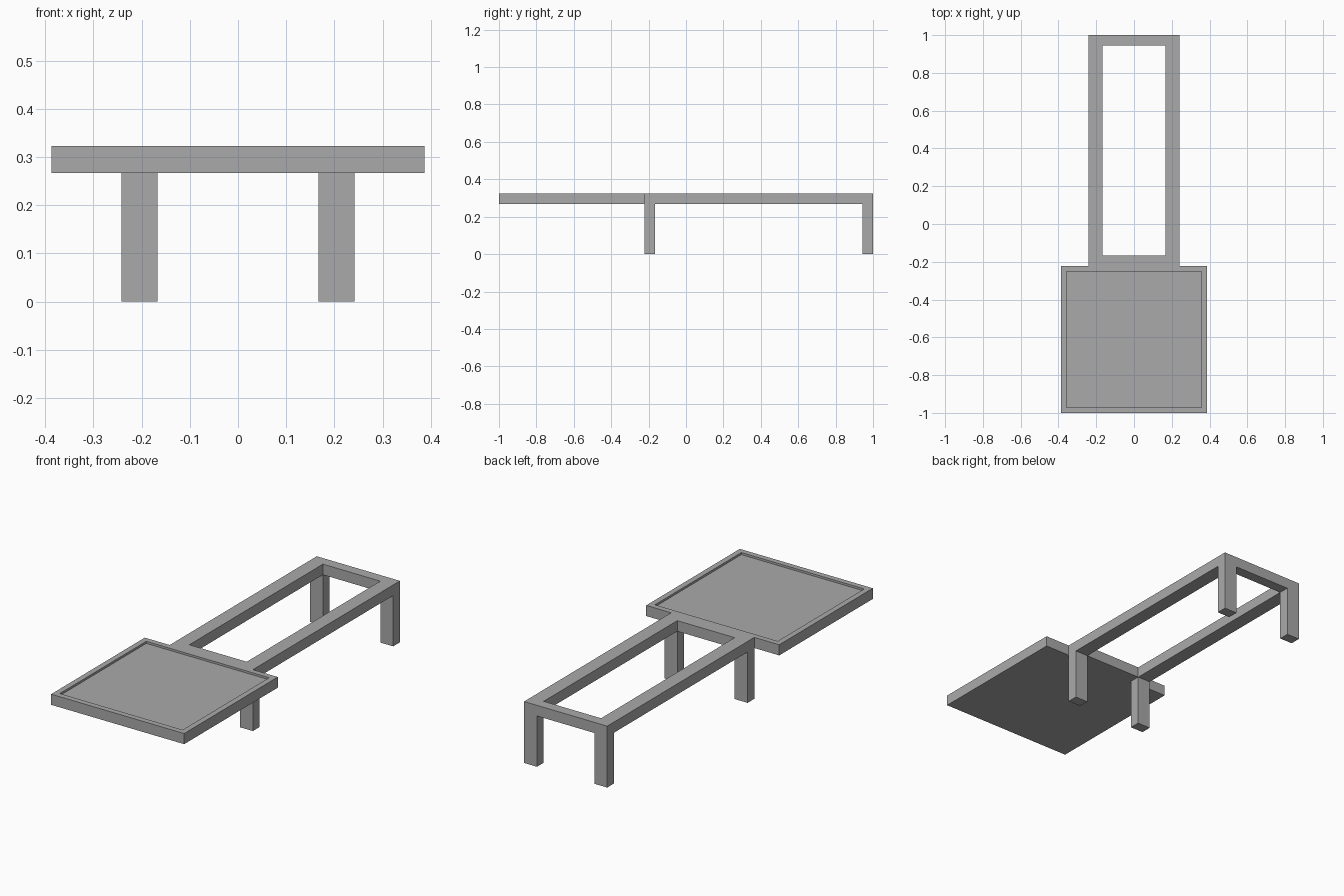
import bpy, bmesh

default = bpy.data.objects.get("Cube")
if default:
    bpy.data.objects.remove(default, do_unlink=True)

GREY = (0.4, 0.4, 0.4, 1.0)
grey = bpy.data.materials.new("plain grey")
grey.use_nodes = True
grey.diffuse_color = GREY
grey.node_tree.nodes["Principled BSDF"].inputs["Base Color"].default_value = GREY

TOP, UNDER = 0.323, 0.267    # shared height of tray and rails
JOINT = -0.222               # where the frame meets the tray


def add_object(name, bm):
    bmesh.ops.recalc_face_normals(bm, faces=bm.faces)
    mesh = bpy.data.meshes.new(name)
    bm.to_mesh(mesh)
    bm.free()
    mesh.materials.append(grey)
    obj = bpy.data.objects.new(name, mesh)
    bpy.context.collection.objects.link(obj)
    return obj


def extrude(bm, faces, z):
    """Extrude flat faces straight to height z, removing the old faces."""
    new = bmesh.ops.extrude_face_region(bm, geom=faces)["geom"]
    for item in new:
        if isinstance(item, bmesh.types.BMVert):
            item.co.z = z


# Frame: a ring of cells, legs drawn down from its corner cells
xs = (-0.242, -0.167, 0.167, 0.242)
ys = (JOINT, -0.166, 0.944, 1.0)
bm = bmesh.new()
grid = [[bm.verts.new((x, y, UNDER)) for y in ys] for x in xs]
corners = []
for i in range(3):
    for j in range(3):
        if i == 1 and j == 1:
            continue
        face = bm.faces.new((grid[i][j], grid[i + 1][j],
                             grid[i + 1][j + 1], grid[i][j + 1]))
        if i != 1 and j != 1:
            corners.append(face)
under = list(bm.faces)
geom = bmesh.ops.duplicate(bm, geom=under)["geom"]
top_faces = [g for g in geom if isinstance(g, bmesh.types.BMFace)]
for v in {v for f in top_faces for v in f.verts}:
    v.co.z = TOP
# side walls joining the underside to the top
bottom_rim = [e for f in under for e in f.edges if e.is_boundary]
top_rim = [e for f in top_faces for e in f.edges if e.is_boundary]
tops = {(round(v.co.x, 3), round(v.co.y, 3)): v for e in top_rim for v in e.verts}
for e in bottom_rim:
    a, b = e.verts
    up = [tops[(round(v.co.x, 3), round(v.co.y, 3))] for v in (b, a)]
    bm.faces.new((a, b, *up))
# legs
for face in corners:
    leg = bmesh.ops.extrude_discrete_faces(bm, faces=[face])["faces"][0]
    for v in leg.verts:
        v.co.z = 0.0
bmesh.ops.dissolve_limit(bm, angle_limit=0.01, verts=bm.verts, edges=bm.edges)
add_object("leg_frame", bm)

# Tray: square slab with a shallow sunken top panel
bm = bmesh.new()
bmesh.ops.create_cube(bm, size=1.0)
for v in bm.verts:
    v.co.x *= 0.774
    v.co.y = JOINT if v.co.y > 0 else -1.0
    v.co.z = TOP if v.co.z > 0 else UNDER
panel = max(bm.faces, key=lambda f: f.calc_center_median().z)
bmesh.ops.inset_region(bm, faces=[panel], thickness=0.042)
bmesh.ops.inset_region(bm, faces=[panel], thickness=0.0, depth=0.0)
for v in panel.verts:
    v.co.z = TOP - 0.011
add_object("tray", bm)
